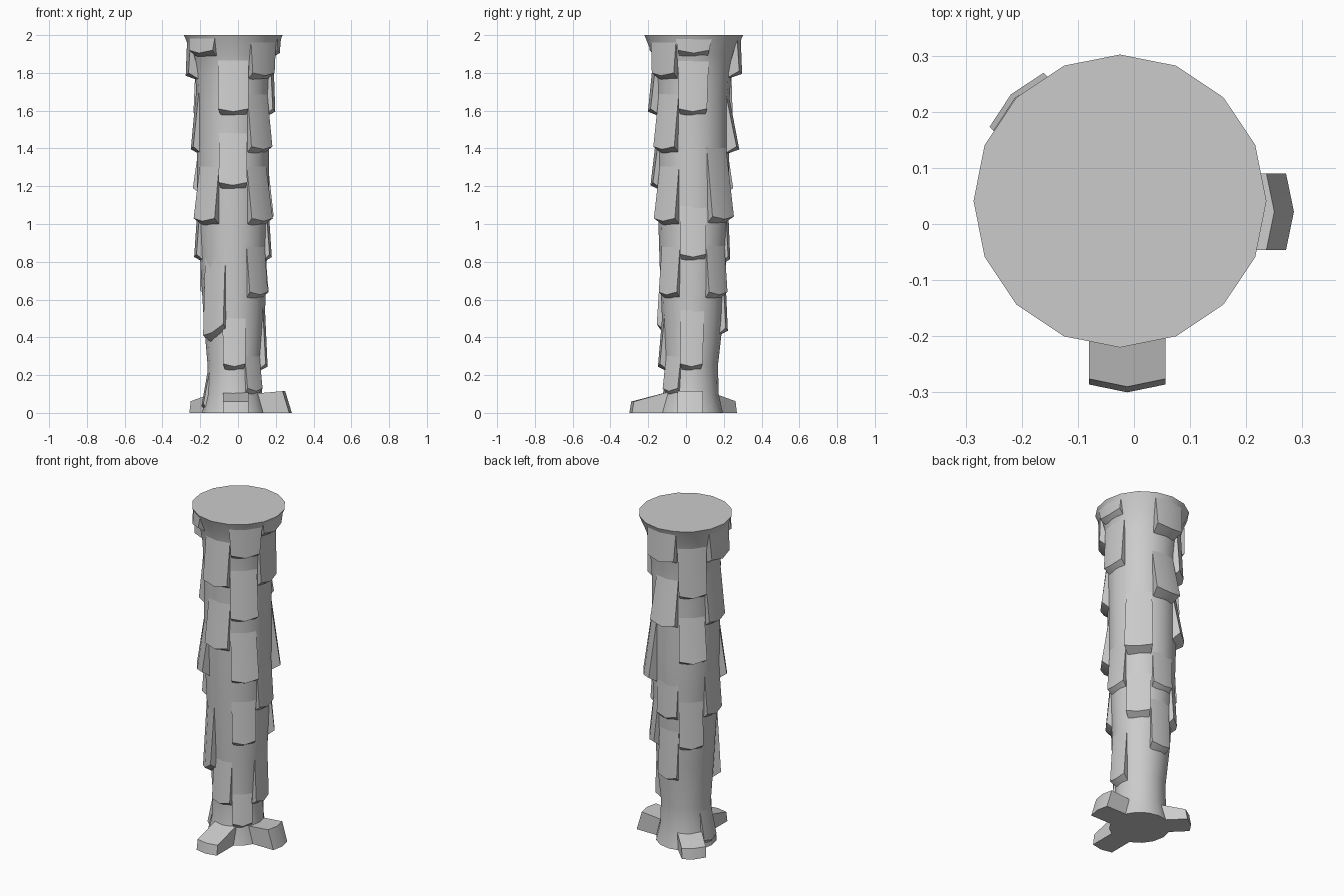
import bpy, bmesh
from math import sin, cos, pi, radians

if "Cube" in bpy.data.objects:
    bpy.data.objects.remove(bpy.data.objects["Cube"])

# Trunk profile: height, radius, centre x, centre y
PROFILE = [(0, .17, -.02, .025), (.1, .147, -.02, .026), (.25, .141, -.02, .028),
           (.5, .162, -.02, .035), (.8, .176, -.024, .036), (1.0, .186, -.025, .04),
           (1.2, .19, -.027, .037), (1.4, .191, -.027, .036), (1.65, .193, -.025, .036),
           (1.8, .202, -.025, .038), (1.9, .22, -.025, .04), (2.0, .261, -.025, .041)]
SIDES = 16


def section(z):
    """Interpolated radius and centre of the trunk at height z."""
    for a, b in zip(PROFILE, PROFILE[1:]):
        if z <= b[0]:
            t = (z - a[0]) / (b[0] - a[0])
            return [p + (q - p) * t for p, q in zip(a, b)][1:]
    return PROFILE[-1][1:]


def on_trunk(angle, z, offset, zpos=None):
    r, cx, cy = section(z)
    return (cx + (r + offset) * cos(angle), cy + (r + offset) * sin(angle),
            z if zpos is None else zpos)


def make(name, verts, faces):
    me = bpy.data.meshes.new(name)
    me.from_pydata(verts, [], faces)
    bm = bmesh.new()
    bm.from_mesh(me)
    bmesh.ops.recalc_face_normals(bm, faces=bm.faces)
    bm.to_mesh(me)
    bm.free()
    ob = bpy.data.objects.new(name, me)
    bpy.context.collection.objects.link(ob)
    bpy.ops.object.select_all(action='DESELECT')
    ob.select_set(True)
    bpy.context.view_layer.objects.active = ob
    bpy.ops.object.shade_smooth_by_angle(angle=radians(32))
    return ob


# Trunk
verts = [on_trunk(2 * pi * i / SIDES, p[0], 0) for p in PROFILE for i in range(SIDES)]
faces = [(k * SIDES + i, k * SIDES + (i + 1) % SIDES,
          (k + 1) * SIDES + (i + 1) % SIDES, (k + 1) * SIDES + i)
         for k in range(len(PROFILE) - 1) for i in range(SIDES)]
n = len(verts)
faces += [tuple(range(SIDES)), tuple(range(n - SIDES, n))]
make("trunk", verts, faces)


# Bark flaps: wedges hanging out from the trunk, two trunk sides wide
def bark_flap(name, degrees, z, height=.36, out=.045, tilt=0):
    a = radians(degrees)
    step = 2 * pi / SIDES
    top = min(z + height, 1.99)
    inner = [on_trunk(a + s * step * .93, z, -.015, z - .01 + s * tilt) for s in (-1, 0, 1)]
    outer = [on_trunk(a + s * step * .88, z + .03, out,
                      z + .03 - (.015 if s == 0 else 0) + s * tilt) for s in (-1, 0, 1)]
    upper = [on_trunk(a + s * step, top, -.004) for s in (-1, 0, 1)]
    make(name, inner + outer + upper,
         [(0, 1, 4, 3), (1, 2, 5, 4), (3, 4, 7, 6), (4, 5, 8, 7),
          (0, 3, 6), (2, 8, 5), (0, 6, 7, 1), (1, 7, 8, 2)])


COLUMNS = {
    "right": (0, [(1.89, .12, .018), (1.58, .3, .03), (.81, .33, .025), (.23, .36, .035)]),
    "back_right": (45, [(1.01, .42, .05), (.61, .3, .035)]),
    "back": (90, [(1.78, .2, .055), (1.38, .3, .055), (.8, .3, .02), (.42, .35, .03)]),
    "back_left": (135, [(1.56, .33, .04), (1.16, .3, .045), (.62, .33, .03)]),
    "left": (180, [(1.77, .2, .05), (1.38, .35, .032), (.81, .33, .03), (.02, .22, .015)]),
    "front_left": (225, [(1.89, .12, .03), (1.0, .33, .045)]),
    "front": (270, [(1.58, .3, .045), (1.19, .32, .035), (.23, .3, .035)]),
    "front_right": (315, [(1.77, .2, .04), (1.38, .33, .04), (1.0, .33, .045),
                          (.61, .3, .03), (.1, .22, .02)]),
}
for side, (deg, flaps) in COLUMNS.items():
    for i, (z, h, out) in enumerate(flaps):
        bark_flap(f"bark_{side}_{i + 1}", deg, z, h, out)
bark_flap("bark_front_left_twisted", 233, .41, .42, .04, tilt=.03)


# Roots: short blocks with a slightly pointed end
def root(name, degrees, cx, cy, tip, tip_top, tip_height, base_height, half=.068):
    a = radians(degrees)

    def at(d, w, z):
        return (cx + d * cos(a) - w * sin(a), cy + d * sin(a) + w * cos(a), z)

    verts = []
    for s in (-1, 0, 1):
        bow = 0 if s == 0 else .014
        verts += [at(.06, s * half, 0), at(tip - bow, s * half, 0),
                  at(tip_top - bow, s * half, tip_height), at(.06, s * half, base_height)]
    faces = [(0, 1, 2, 3), (8, 11, 10, 9)]
    for k in (0, 4):
        faces += [(k + i, k + (i + 1) % 4, k + 4 + (i + 1) % 4, k + 4 + i) for i in range(4)]
    make(name, verts, faces)


root("root_right", 0, 0, .022, .285, .25, .115, .1)
root("root_front", 270, -.012, 0, .3, .29, .06, .12)
root("root_back_left", 135, 0, .012, .31, .3, .062, .12)
